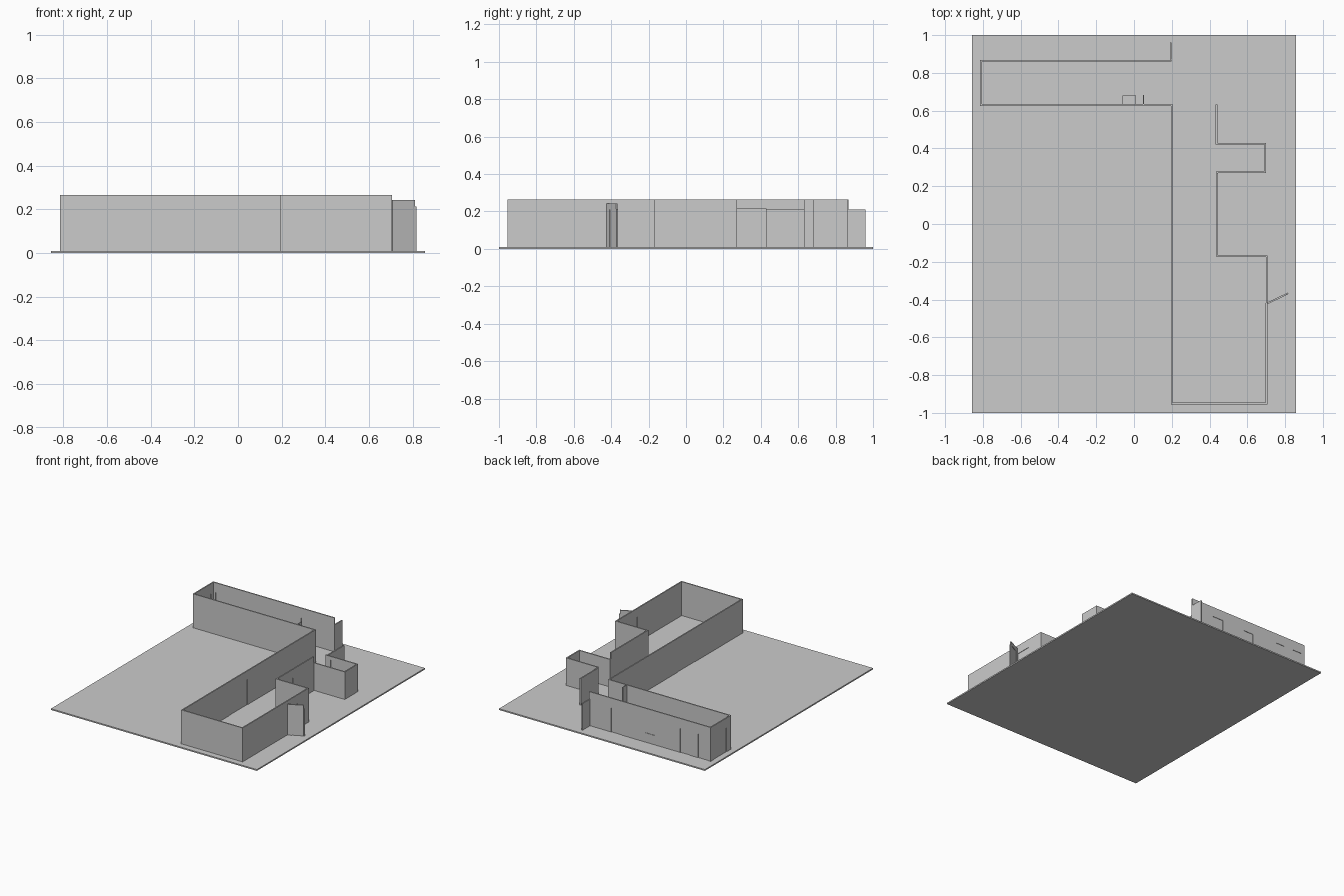
import bpy, bmesh, math
from mathutils import Matrix, Vector

if "Cube" in bpy.data.objects:
    bpy.data.objects.remove(bpy.data.objects["Cube"])

T = 0.009       # wall thickness
Z0 = 0.01       # top of the base slab
H = 0.265       # wall top
DOOR = 0.2      # door head height


def add_box(bm, mat, x0, x1, z0, z1, t):
    """Box in a wall's local frame: x along the wall, y across it."""
    if x1 - x0 < 1e-5 or z1 - z0 < 1e-5:
        return
    m = (mat @ Matrix.Translation(((x0 + x1) / 2, 0, (z0 + z1) / 2))
         @ Matrix.Diagonal((x1 - x0, t, z1 - z0, 1)))
    bmesh.ops.create_cube(bm, size=1, matrix=m)


def finish(name, bm):
    me = bpy.data.meshes.new(name)
    bm.to_mesh(me)
    bm.free()
    bpy.context.collection.objects.link(bpy.data.objects.new(name, me))


def wall(name, p, q, top=H, openings=(), ext=(T / 2, T / 2), t=T):
    """Wall from p to q; openings are (start, end, sill, head), closed by a thin panel."""
    p, q = Vector((*p, 0)), Vector((*q, 0))
    d = q - p
    mat = Matrix.Translation(p) @ Matrix.Rotation(math.atan2(d.y, d.x), 4, 'Z')
    bm = bmesh.new()
    x = -ext[0]
    for a, b, sill, head in sorted(openings):
        add_box(bm, mat, x, a, Z0, top, t)
        add_box(bm, mat, a, b, Z0, sill, t)
        add_box(bm, mat, a, b, head, top, t)
        add_box(bm, mat, a, b, sill, head, t * 0.25)
        x = b
    add_box(bm, mat, x, d.length + ext[1], Z0, top, t)
    finish(name, bm)


# Base slab
bm = bmesh.new()
add_box(bm, Matrix(), -0.857, 0.857, 0, Z0, 2.0)
finish("base_slab", bm)

# Upper corridor (long arm to the left)
wall("corridor_back_wall", (-0.81, 0.865), (0.195, 0.865), openings=[
    (0.02, 0.10, Z0, 0.19), (0.178, 0.25, Z0, 0.19),
    (0.46, 0.54, 0.08, 0.18), (0.733, 0.825, Z0, 0.19)])
wall("corridor_end_wall", (-0.81, 0.63), (-0.81, 0.865),
     openings=[(0.05, 0.20, Z0, 0.19)], ext=(-T / 2, -T / 2))
wall("corridor_front_wall", (-0.81, 0.63), (0.2, 0.63))

# Main hall
wall("hall_left_wall", (0.2, -0.95), (0.2, 0.63),
     openings=[(0.555, 0.77, Z0, DOOR)], ext=(-T / 2, -T / 2))
wall("hall_front_wall", (0.2, -0.95), (0.702, -0.95))
wall("hall_right_wall", (0.702, -0.95), (0.702, -0.17),
     openings=[(0.53, 0.65, Z0, DOOR)], ext=(-T / 2, -T / 2))
wall("hall_step_wall", (0.44, -0.17), (0.702, -0.17))
wall("hall_narrow_wall", (0.44, -0.17), (0.44, 0.275),
     openings=[(0.075, 0.19, Z0, DOOR)], ext=(-T / 2, -T / 2))

# Low side room
wall("side_room_front_wall", (0.44, 0.275), (0.695, 0.275), 0.217)
wall("side_room_end_wall", (0.695, 0.275), (0.695, 0.425), 0.217, ext=(-T / 2, -T / 2))
wall("side_room_back_wall", (0.437, 0.425), (0.695, 0.425), 0.217,
     openings=[(0.04, 0.10, Z0, 0.19)])

# Standing-open door leaves
wall("side_door_leaf", (0.437, 0.43), (0.437, 0.633), 0.21, ext=(0, 0))
wall("corridor_door_leaf", (0.195, 0.87), (0.195, 0.96), 0.21, ext=(0, 0))
wall("hall_door_leaf", (0.706, -0.42), (0.808, -0.371), 0.242,
     openings=[(0.032, 0.10, Z0, 0.21)], ext=(0, 0))
wall("hall_door_edge", (0.808, -0.371), (0.816, -0.367), 0.213, ext=(0, 0))

# Corridor fittings
wall("corridor_partition", (0.05, 0.63), (0.05, 0.683), H, ext=(0, 0), t=0.006)
wall("corridor_counter", (-0.06, 0.655), (0.01, 0.655), 0.12, ext=(0, 0), t=0.048)
